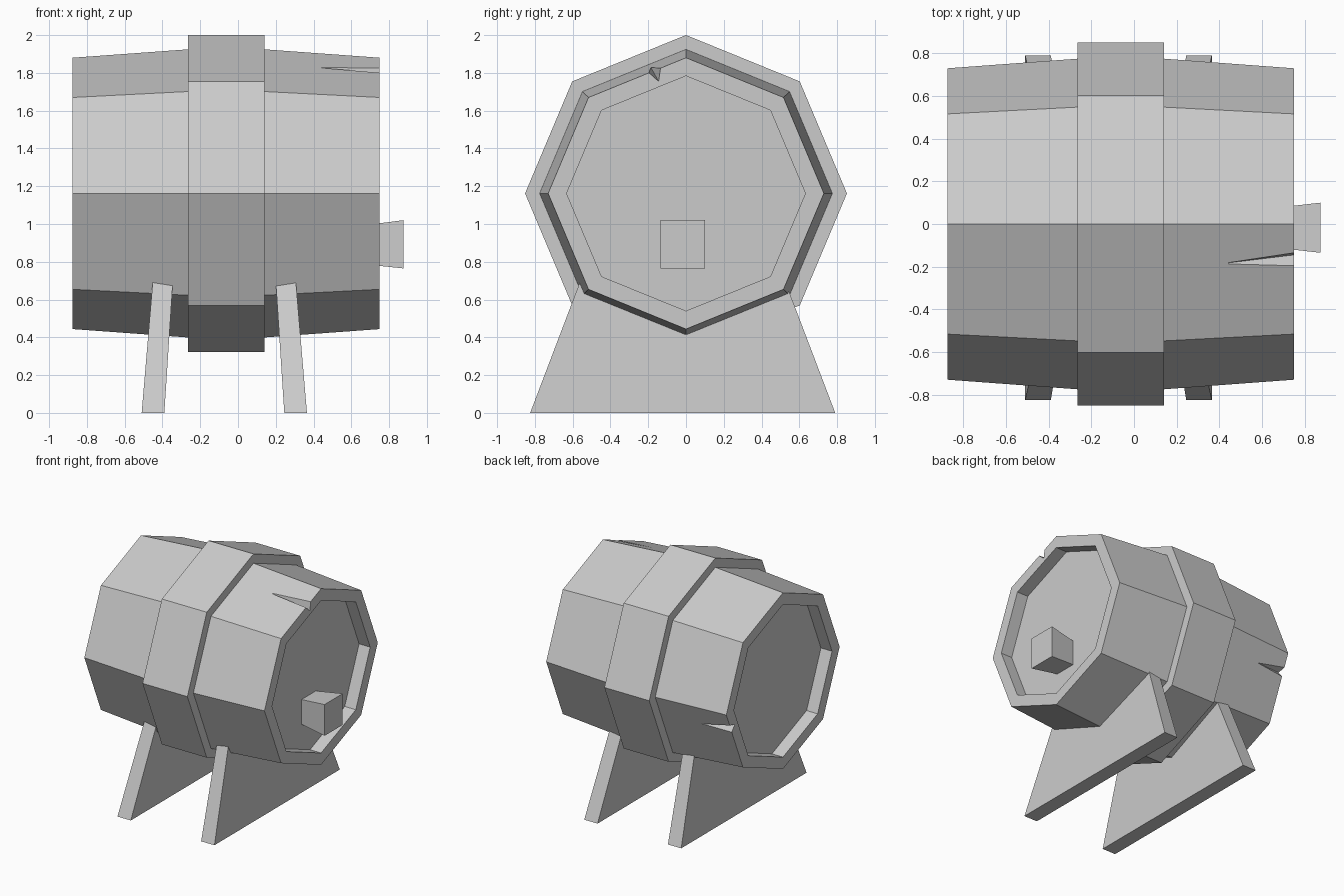
import bpy, math
from mathutils import Vector

if "Cube" in bpy.data.objects:
    bpy.data.objects.remove(bpy.data.objects["Cube"])

CZ = 1.162      # height of the barrel axis
SQUASH = 0.984  # barrel is slightly flatter in z


def make(name, verts, faces):
    me = bpy.data.meshes.new(name)
    me.from_pydata([tuple(v) for v in verts], [], faces)
    ob = bpy.data.objects.new(name, me)
    bpy.context.collection.objects.link(ob)
    # consistent outward normals
    import bmesh
    bm = bmesh.new()
    bm.from_mesh(me)
    bmesh.ops.recalc_face_normals(bm, faces=bm.faces)
    bm.to_mesh(me)
    bm.free()
    return ob


def lathe(name, profile, sides=8):
    """Revolve (x, radius) points round the barrel axis and cap both ends."""
    verts, faces = [], []
    for x, r in profile:
        for i in range(sides):
            a = 2 * math.pi * i / sides
            verts.append((x, r * math.sin(a), CZ + SQUASH * r * math.cos(a)))
    for k in range(len(profile) - 1):
        for i in range(sides):
            j = (i + 1) % sides
            faces.append((k * sides + i, k * sides + j,
                          (k + 1) * sides + j, (k + 1) * sides + i))
    faces.append(tuple(range(sides)))
    faces.append(tuple(range(len(verts) - sides, len(verts))))
    return make(name, verts, faces)


def hexa(name, low, high):
    """Solid between two four-point loops."""
    sides = [(i, (i + 1) % 4, (i + 1) % 4 + 4, i + 4) for i in range(4)]
    return make(name, low + high, [(0, 1, 2, 3), (4, 5, 6, 7)] + sides)


# Barrel body with a recessed lid at each end
body = lathe("barrel_body", [
    (-0.775, 0.632), (-0.875, 0.632), (-0.875, 0.73), (-0.265, 0.775),
    (0.14, 0.775), (0.75, 0.73), (0.75, 0.632), (0.65, 0.632)])

# Wide hoop round the middle
lathe("hoop", [(-0.265, 0.74), (-0.265, 0.852), (0.14, 0.852), (0.14, 0.74),
               (-0.265, 0.74)][:4])


# Splits in the staves: wedge cutters running in from the rims
def split(name, tip, a, b, inner):
    tip, a, b, inner = map(Vector, (tip, a, b, inner))
    mouth = [inner, inner + 1.4 * (a - inner), inner + 1.4 * (b - inner)]
    mouth = [tip + 1.15 * (p - tip) for p in mouth]
    cutter = make(name, [tip] + mouth,
                  [(1, 2, 3), (0, 1, 2), (0, 2, 3), (0, 3, 1)])
    cutter.hide_render = True
    cutter.display_type = 'WIRE'
    mod = body.modifiers.new(name, 'BOOLEAN')
    mod.operation = 'DIFFERENCE'
    mod.solver = 'EXACT'
    mod.object = cutter


split("split_cutter_front", (0.42, -0.185, 1.827), (0.75, -0.135, 1.825),
      (0.75, -0.195, 1.80), (0.75, -0.145, 1.755))
split("split_cutter_back", (-0.62, 0.683, 1.006), (-0.875, 0.687, 1.06),
      (-0.875, 0.66, 0.995), (-0.875, 0.62, 1.045))

# Apply the cuts and remove the cutters
bpy.context.view_layer.objects.active = body
for mod in list(body.modifiers):
    cutter = mod.object
    bpy.ops.object.modifier_apply(modifier=mod.name)
    bpy.data.objects.remove(cutter)


# Bung, flaring outward from the front lid
def rect(x, y0, y1, z0, z1):
    return [(x, y0, z0), (x, y1, z0), (x, y1, z1), (x, y0, z1)]


hexa("bung", rect(0.64, -0.108, 0.073, 0.79, 0.99),
     rect(0.875, -0.135, 0.10, 0.765, 1.02))

# Two leaning stand boards: bottom x range, then top (x, z) of both faces
for name, x0, x1, (t0, h0), (t1, h1) in (
        ("stand_left", -0.51, -0.39, (-0.45, 0.71), (-0.345, 0.695)),
        ("stand_right", 0.245, 0.365, (0.20, 0.695), (0.305, 0.71))):
    hexa(name,
         [(x0, -0.825, 0), (x1, -0.825, 0), (x1, 0.79, 0), (x0, 0.79, 0)],
         [(t0, -0.555, h0), (t1, -0.555, h1), (t1, 0.52, h1), (t0, 0.52, h0)])
